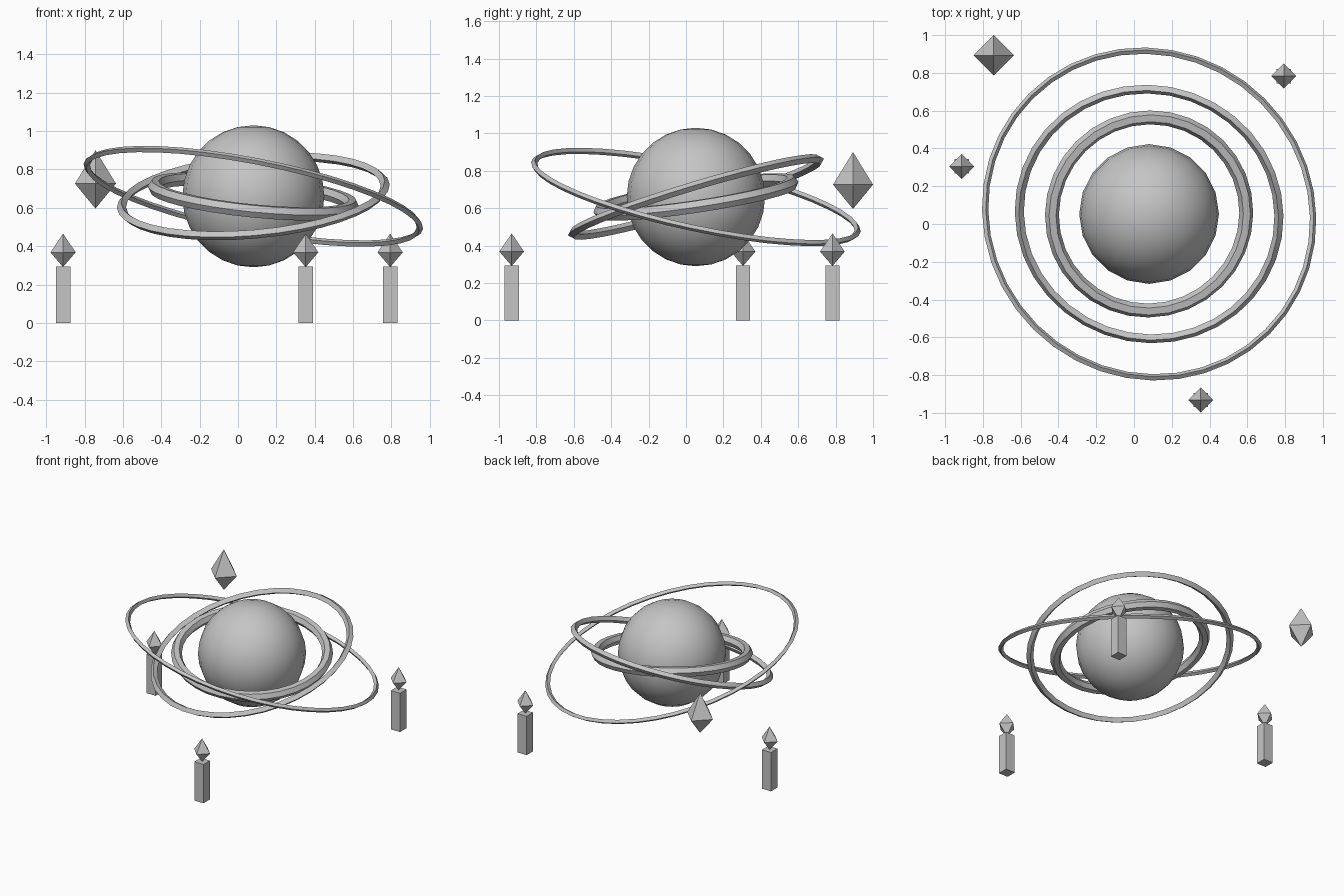
import bpy
import math
from mathutils import Vector

cube = bpy.data.objects.get("Cube")
if cube:
    bpy.data.objects.remove(cube, do_unlink=True)

stone = bpy.data.materials.new("pale_grey")
stone.use_nodes = True
GREY = (0.56, 0.56, 0.56, 1)
stone.diffuse_color = GREY
stone.node_tree.nodes["Principled BSDF"].inputs["Base Color"].default_value = GREY

CENTRE = Vector((0.08, 0.053, 0.66))


def finish(name, smooth=False):
    """Name the active object, give it the material and its shading."""
    obj = bpy.context.object
    obj.name = name
    obj.data.materials.append(stone)
    if smooth:
        bpy.ops.object.shade_smooth_by_angle(angle=math.radians(32))
    return obj


def ring(name, radius, tube, sides, segments, slope_x, slope_y):
    """Faceted ring around the globe, its plane rising by the given slopes."""
    bpy.ops.mesh.primitive_torus_add(
        major_radius=radius, minor_radius=tube,
        major_segments=segments, minor_segments=sides, location=CENTRE)
    obj = finish(name, smooth=True)
    obj.rotation_mode = "QUATERNION"
    normal = Vector((-slope_x, -slope_y, 1))
    obj.rotation_quaternion = Vector((0, 0, 1)).rotation_difference(normal)


def crystal(name, x, y, z, radius, up, down):
    """Four-sided bipyramid with a longer upper point."""
    rim = [(radius, 0, 0), (0, radius, 0), (-radius, 0, 0), (0, -radius, 0)]
    faces = []
    for i in range(4):
        j = (i + 1) % 4
        faces += [(i, j, 4), (j, i, 5)]
    mesh = bpy.data.meshes.new(name)
    mesh.from_pydata(rim + [(0, 0, up), (0, 0, -down)], [], faces)
    mesh.materials.append(stone)
    obj = bpy.data.objects.new(name, mesh)
    obj.location = (x, y, z)
    bpy.context.collection.objects.link(obj)


# Central globe
bpy.ops.mesh.primitive_uv_sphere_add(segments=20, ring_count=14,
                                     radius=0.37, location=CENTRE)
finish("globe", smooth=True)

# Three tilted rings
ring("inner_ring", 0.517, 0.037, 6, 32, -0.10, 0.15)
ring("middle_ring", 0.69, 0.024, 4, 36, 0.09, 0.30)
ring("outer_ring", 0.884, 0.017, 4, 40, -0.195, -0.215)

# Pylons, each with a small crystal on top
PYLON_HEIGHT = 0.293
for i, (x, y) in enumerate([(-0.912, 0.305), (0.353, -0.932), (0.793, 0.783)]):
    bpy.ops.mesh.primitive_cube_add(size=1, location=(x, y, PYLON_HEIGHT / 2))
    bpy.context.object.scale = (0.076, 0.076, PYLON_HEIGHT)
    finish(f"pylon_{i + 1}")
    crystal(f"pylon_crystal_{i + 1}", x, y, 0.368, 0.066, 0.097, 0.077)

# Large floating crystal
crystal("floating_crystal", -0.743, 0.893, 0.726, 0.107, 0.174, 0.13)
